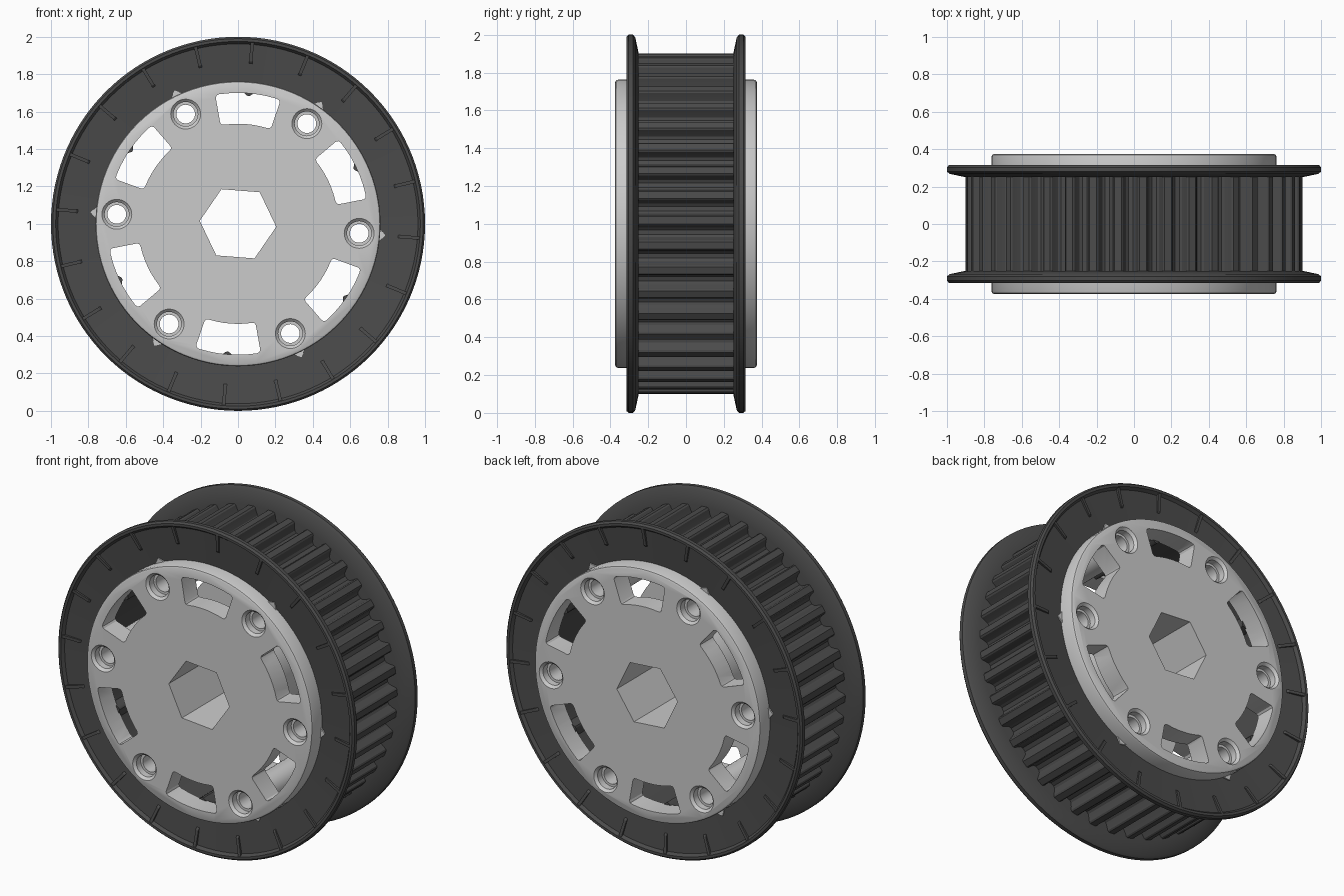
import bpy, bmesh
from math import sin, cos, pi, radians
from mathutils import Vector

if "Cube" in bpy.data.objects:
    bpy.data.objects.remove(bpy.data.objects["Cube"])

TILT = radians(-4.5)          # rotation of the whole hole pattern
SIX = [TILT + k * pi / 3 for k in range(6)]

dark = bpy.data.materials.new("dark_plastic")
dark.diffuse_color = (0.07, 0.07, 0.07, 1)
dark.use_nodes = True
dark.node_tree.nodes["Principled BSDF"].inputs["Base Color"].default_value = dark.diffuse_color


def at(r, a, y):
    return Vector((r * cos(a), y, 1 + r * sin(a)))


def loft(bm, loops, closed):
    """Skin between point loops; closed joins last to first, else ends are capped."""
    rows = [[bm.verts.new(p) for p in loop] for loop in loops]
    n = len(rows[0])
    for i in range(len(rows) if closed else len(rows) - 1):
        a, b = rows[i], rows[(i + 1) % len(rows)]
        for j in range(n):
            bm.faces.new((a[j], a[(j + 1) % n], b[(j + 1) % n], b[j]))
    if not closed:
        bm.faces.new(rows[0])
        bm.faces.new(rows[-1][::-1])


def lathe(bm, profile, n, closed, centre=Vector((0, 0, 1))):
    """Turn an (r, y) profile about a y-directed axis."""
    loft(bm, [[centre + Vector((r * cos(2 * pi * j / n), y, r * sin(2 * pi * j / n)))
               for j in range(n)] for r, y in profile], closed)


def prism(bm, polar, y0, y1):
    loft(bm, [[at(r, a, y) for r, a in polar] for y in (y0, y1)], False)


def finish(name, bm, mat=None, smooth=True):
    bmesh.ops.recalc_face_normals(bm, faces=bm.faces[:])
    me = bpy.data.meshes.new(name)
    bm.to_mesh(me)
    bm.free()
    ob = bpy.data.objects.new(name, me)
    bpy.context.collection.objects.link(ob)
    if mat:
        me.materials.append(mat)
    if smooth:
        shade(ob)
    return ob


def shade(ob):
    bpy.ops.object.select_all(action='DESELECT')
    ob.select_set(True)
    bpy.context.view_layer.objects.active = ob
    bpy.ops.object.shade_smooth_by_angle(angle=radians(30))


# Toothed belt ring: 42 rounded grooves outside, six key bumps inside
TEETH = 42
half = [(.28, .9), (.34, .892), (.38, .87), (.44, .848), (.54, .838)]
groove = [(0, .9)] + half + [(1.28 - t, r) for t, r in half[:0:-1]]
outer = [((k + t) * 2 * pi / TEETH, r) for k in range(TEETH) for t, r in groove]


def inner_radius(a):
    d = (a - TILT) % (pi / 3) - pi / 6
    return .72 - (.035 * cos(d / .06 * pi / 2) if abs(d) < .06 else 0)


bm = bmesh.new()
loft(bm, [[at(r, a, -.26) for a, r in outer],
          [at(r, a, .26) for a, r in outer],
          [at(inner_radius(a), a, .26) for a, r in outer],
          [at(inner_radius(a), a, -.26) for a, r in outer]], True)
finish("toothed_ring", bm, dark)

# Flanges with a raised rim and thin radial gussets
rim = [(.72, .25), (.9, .25), (.985, .268), (1, .28), (1, .303), (.99, .315),
       (.975, .315), (.962, .297), (.72, .275)]
for side, name in ((-1, "front"), (1, "back")):
    bm = bmesh.new()
    lathe(bm, [(r, y * side) for r, y in rim], 120, True)
    finish(name + "_flange", bm, dark)
    bm = bmesh.new()
    for k in range(20):
        a = TILT + k * pi / 10
        t = Vector((-sin(a), 0, cos(a))) * .009
        wedge = [at(.85, a, .28 * side), at(.975, a, .28 * side),
                 at(.975, a, .312 * side), at(.87, a, .297 * side)]
        loft(bm, [[p - t for p in wedge], [p + t for p in wedge]], False)
    finish(name + "_gussets", bm, dark, smooth=False)

# Hub: two plates joined by a central core
bm = bmesh.new()
edge = [(.3, .25), (.762, .25), (.762, .36), (.758, .37), (.748, .375)]
lathe(bm, [(r, -y) for r, y in edge[::-1]] + edge, 96, False)
hub = finish("hub", bm, smooth=False)

# Cutter: hex bore, curved windows and counterbored screw holes
bm = bmesh.new()
prism(bm, [(.205, a) for a in SIX], -.5, .5)
corner = [(.55, 14.5), (.685, 14.5), (.696, 13.9), (.70, 12.8)]
arc = [(.70, 8), (.70, 4), (.70, 0), (.70, -4), (.70, -8)]
window = (corner + arc + [(r, -d) for r, d in corner[::-1]] +
          [(.539, -13.9), (.535, -12.5)] +
          [(.535, d) for d in (-8, -4, 0, 4, 8)] + [(.535, 12.5), (.539, 13.9)])
step = [(.05, .32), (.065, .32), (.065, .36), (.09, .385)]
for a in SIX:
    prism(bm, [(r, a + pi / 6 + radians(d)) for r, d in window], -.5, .5)
    lathe(bm, [(r, -y) for r, y in step[::-1]] + step, 32, False, at(.65, a, 0))
cutter = finish("hub_cutter", bm, smooth=False)
cutter.hide_render = True
mod = hub.modifiers.new("holes", 'BOOLEAN')
mod.operation, mod.solver, mod.object = 'DIFFERENCE', 'EXACT', cutter
bpy.context.view_layer.objects.active = hub
bpy.ops.object.modifier_apply(modifier=mod.name)
bpy.data.objects.remove(cutter)
shade(hub)

# Screw sleeves between the plates, and pointed locking tabs beside them
bm = bmesh.new()
for a in SIX:
    lathe(bm, [(.085, -.26), (.085, .26), (.0505, .26), (.0505, -.26)], 32, True, at(.65, a, 0))
finish("screw_sleeves", bm)
bm = bmesh.new()
for a in SIX:
    prism(bm, [(.74, a - .08), (.79, a), (.74, a + .08)], -.288, .288)
finish("locking_tabs", bm, smooth=False)
